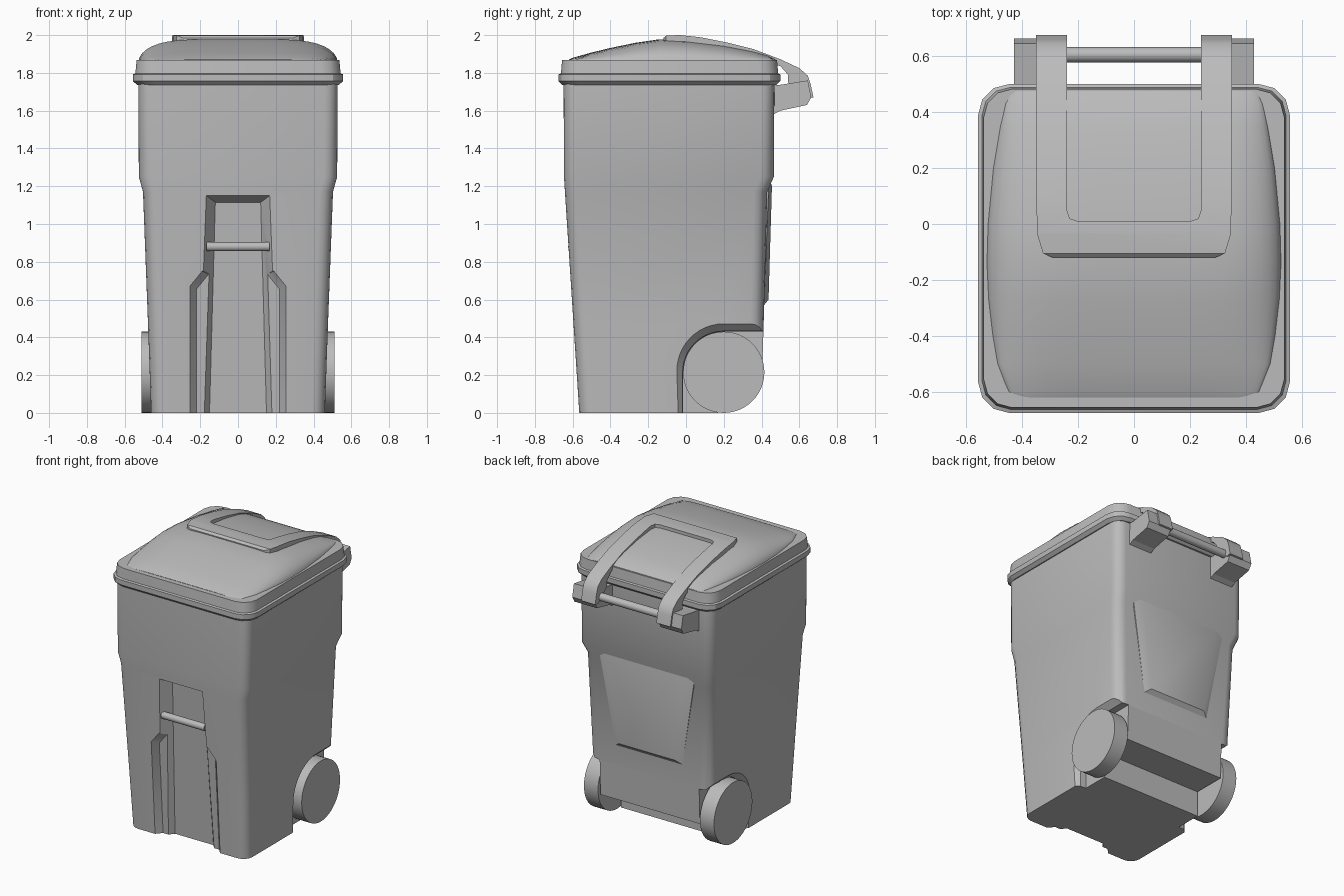
import bpy, bmesh, math

cube = bpy.data.objects.get("Cube")
if cube:
    bpy.data.objects.remove(cube, do_unlink=True)

grey = bpy.data.materials.new("grey plastic")
grey.use_nodes = True
GREY = (0.5, 0.5, 0.5, 1)
grey.diffuse_color = GREY
grey.node_tree.nodes["Principled BSDF"].inputs["Base Color"].default_value = GREY


def activate(ob):
    bpy.ops.object.select_all(action="DESELECT")
    ob.select_set(True)
    bpy.context.view_layer.objects.active = ob


def smooth(ob, angle=30):
    activate(ob)
    bpy.ops.object.shade_smooth_by_angle(angle=math.radians(angle))


def loft(name, rings):
    """Skin a list of equal-length point rings and cap both ends."""
    bm = bmesh.new()
    rows = [[bm.verts.new(p) for p in ring] for ring in rings]
    n = len(rows[0])
    for a, b in zip(rows, rows[1:]):
        for i in range(n):
            j = (i + 1) % n
            bm.faces.new((a[i], a[j], b[j], b[i]))
    bm.faces.new(rows[0])
    bm.faces.new(rows[-1])
    bmesh.ops.recalc_face_normals(bm, faces=bm.faces)
    mesh = bpy.data.meshes.new(name)
    bm.to_mesh(mesh)
    bm.free()
    ob = bpy.data.objects.new(name, mesh)
    bpy.context.collection.objects.link(ob)
    mesh.materials.append(grey)
    return ob


def boolean(ob, cutter, operation="DIFFERENCE"):
    activate(ob)
    mod = ob.modifiers.new("cut", "BOOLEAN")
    mod.operation, mod.solver, mod.object = operation, "EXACT", cutter
    bpy.ops.object.modifier_apply(modifier=mod.name)
    bpy.data.objects.remove(cutter, do_unlink=True)


def rounded_rect(z, hx, y0, y1, r, steps=4):
    pts = []
    corners = ((hx - r, y1 - r), (r - hx, y1 - r), (r - hx, y0 + r), (hx - r, y0 + r))
    for k, (cx, cy) in enumerate(corners):
        for s in range(steps + 1):
            a = (k + s / steps) * math.pi / 2
            pts.append((cx + r * math.cos(a), cy + r * math.sin(a), z))
    return pts


def prism_x(name, profile, x0, x1):
    return loft(name, [[(x, y, z) for y, z in profile] for x in (x0, x1)])


def rod(name, radius, x0, x1, y, z, sides=24):
    bpy.ops.mesh.primitive_cylinder_add(
        vertices=sides, radius=radius, depth=x1 - x0,
        location=((x0 + x1) / 2, y, z), rotation=(0, math.pi / 2, 0))
    ob = bpy.context.object
    ob.name = name
    ob.data.materials.append(grey)
    smooth(ob)
    return ob


def mirrored(half):
    return half + [(-x, z) for x, z in reversed(half)]


def front_y(z):
    return -0.565 - 0.065 * z


# Tapered body
body = loft("bin_body", [rounded_rect(*r) for r in (
    (0, 0.46, -0.565, 0.395, 0.07),
    (0.43, 0.475, -0.593, 0.41, 0.07),
    (1.17, 0.503, -0.641, 0.43, 0.07),
    (1.25, 0.525, -0.646, 0.465, 0.07),
    (1.76, 0.528, -0.648, 0.468, 0.07))])


def front_recess(outer, inner, depth):
    """Cut a pocket with sloping walls into the front."""
    wall = [(x, front_y(z), z) for x, z in mirrored(outer)]
    floor = [(x, front_y(z) + depth, z) for x, z in mirrored(inner)]
    mouth = [tuple(2 * a - b for a, b in zip(p, q)) for p, q in zip(wall, floor)]
    boolean(body, loft("recess_cutter", [mouth, wall, floor]))


front_recess([(0.255, -0.1), (0.255, 0.67), (0.19, 0.75)],
             [(0.22, -0.15), (0.22, 0.655), (0.155, 0.735)], 0.04)
front_recess([(0.215, -0.1), (0.168, 1.15)], [(0.155, -0.15), (0.12, 1.115)], 0.075)

# Wheel arches with chamfered rims
WY, WZ, WR = 0.2, 0.215, 0.215


def arch(x, r, side):
    pts = [(WY - r, -0.1)]
    for s in range(13):
        a = math.pi - s / 12 * math.pi / 2
        pts.append((WY + r * math.cos(a), WZ + r * math.sin(a)))
    pts += [(0.7, WZ + r), (0.7, -0.1)]
    return [(side * x, y, z) for y, z in pts]


for side in (1, -1):
    boolean(body, loft("arch_cutter", [
        arch(0.39, WR, side), arch(0.435, WR + 0.003, side),
        arch(0.48, WR + 0.045, side), arch(0.6, WR + 0.06, side)]))

# Raised underside behind the base
boolean(body, prism_x("axle_cutter", [(0.17, -0.1), (0.17, 0.18), (0.7, 0.18), (0.7, -0.1)], -0.7, 0.7))
smooth(body)

# Raised panel on the back
panel = []
for y_low, y_high, low, high, z0, z1 in (
        (0.36, 0.36, 0.26, 0.38, 0.57, 1.25),
        (0.413, 0.44, 0.26, 0.38, 0.57, 1.25),
        (0.437, 0.455, 0.22, 0.3, 0.6, 1.2)):
    panel.append([(low, y_low, z0), (high, y_high, z1), (-high, y_high, z1), (-low, y_low, z0)])
smooth(loft("back_panel", panel))

# Front grab bar
rod("front_bar", 0.024, -0.168, 0.168, -0.6, 0.88)

# Wheels and axle
rod("axle", 0.025, -0.42, 0.42, WY, WZ)
for label, x in (("left", 0.455), ("right", -0.455)):
    rod(label + "_wheel", WR, x - 0.055, x + 0.055, WY, WZ, 48)

# Lid rim
rim = loft("lid_rim", [rounded_rect(*r, 3) for r in (
    (1.737, 0.535, -0.655, 0.48, 0.1),
    (1.757, 0.557, -0.675, 0.5, 0.11),
    (1.792, 0.557, -0.675, 0.5, 0.11),
    (1.797, 0.543, -0.662, 0.488, 0.1),
    (1.868, 0.537, -0.656, 0.482, 0.1))])
smooth(rim)

# Lid dome: station y, half width, height
dome = []
for y, w, h in ((-0.62, 0.4, 0.004), (-0.6, 0.45, 0.014), (-0.5, 0.488, 0.042),
                (-0.4, 0.505, 0.066), (-0.27, 0.52, 0.093), (-0.14, 0.526, 0.112),
                (0, 0.522, 0.108), (0.2, 0.503, 0.084), (0.35, 0.478, 0.054),
                (0.43, 0.46, 0.03), (0.475, 0.44, 0.005)):
    ring = []
    for i in range(25):
        u = -math.cos(math.pi * i / 24)
        ring.append((u * w, y, 1.866 + h * max(0, 1 - abs(u) ** 5) ** 0.6))
    dome.append(ring)
smooth(loft("lid_dome", dome), 40)

# U-shaped lid strap: side profile trimmed by a plan outline
strap = prism_x("lid_strap", [
    (-0.13, 1.975), (-0.105, 1.998), (-0.03, 2.0), (0.08, 1.988), (0.22, 1.96),
    (0.36, 1.925), (0.5, 1.872), (0.6, 1.825), (0.645, 1.785), (0.66, 1.74),
    (0.675, 1.67), (0.64, 1.665), (0.54, 1.75), (0.54, 1.79), (0.5, 1.835),
    (0.42, 1.86), (-0.13, 1.9)], -0.5, 0.5)
plan = mirrored([(0.35, 0.8), (0.35, 0.1), (0.345, -0.04), (0.325, -0.105), (0.29, -0.12)])
plan += mirrored([(-0.24, 0.8), (-0.24, 0.05), (-0.23, 0.02), (-0.2, 0.01)])
boolean(strap, loft("strap_cutter", [[(x, y, z) for x, y in plan] for z in (1.5, 2.2)]), "INTERSECT")
smooth(strap)

# Hinge brackets and rod
bracket = [(0.44, 1.567), (0.5, 1.6), (0.64, 1.63), (0.663, 1.67), (0.645, 1.76), (0.5, 1.737), (0.44, 1.735)]
for label, side in (("left", 1), ("right", -1)):
    prism_x(label + "_hinge_bracket", bracket, side * 0.25, side * 0.428)
rod("hinge_rod", 0.027, -0.3, 0.3, 0.605, 1.7)
